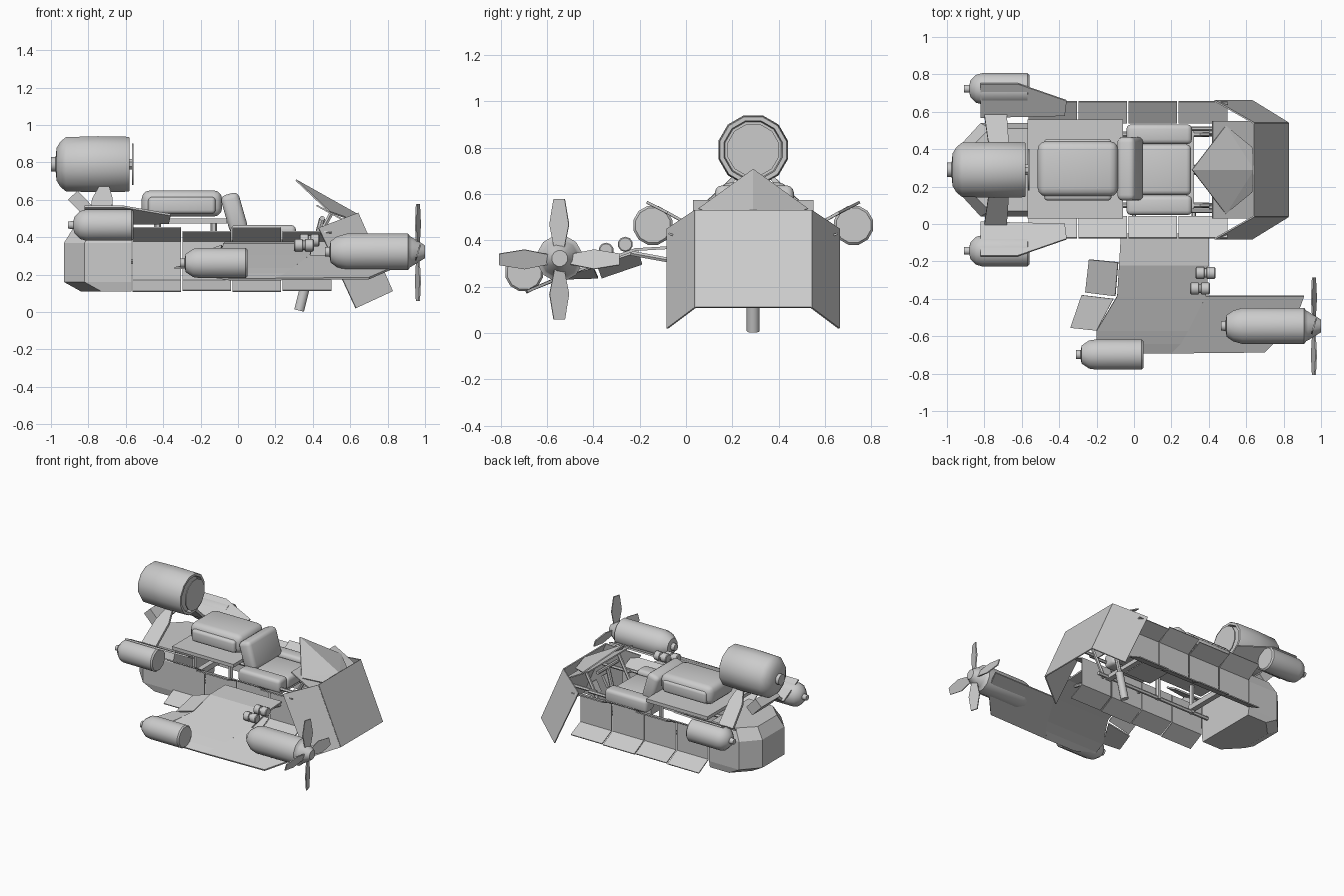
import bpy, bmesh, math
from mathutils import Vector, Matrix

if "Cube" in bpy.data.objects:
    bpy.data.objects.remove(bpy.data.objects["Cube"])

C = 0.29  # y of the main hull's symmetry plane


def make(name, verts, faces, smooth=False):
    me = bpy.data.meshes.new(name)
    me.from_pydata([tuple(v) for v in verts], [], faces)
    bm = bmesh.new()
    bm.from_mesh(me)
    bmesh.ops.recalc_face_normals(bm, faces=bm.faces)
    bm.to_mesh(me)
    bm.free()
    ob = bpy.data.objects.new(name, me)
    bpy.context.collection.objects.link(ob)
    if smooth:
        bpy.ops.object.select_all(action='DESELECT')
        ob.select_set(True)
        bpy.context.view_layer.objects.active = ob
        bpy.ops.object.shade_smooth_by_angle(angle=math.radians(40))
    return ob


def plate(name, pts, t=0.01, faces=None):
    ob = make(name, pts, faces or [tuple(range(len(pts)))])
    m = ob.modifiers.new("thickness", 'SOLIDIFY')
    m.thickness, m.offset = t, 0
    return ob


def lathe(name, prof, y, z, n=12):
    # closed body of revolution about an x axis; prof = (x, radius)
    v, f = [], []
    for x, r in prof:
        for i in range(n):
            a = 2 * math.pi * (i + 0.5) / n
            v.append((x, y + r * math.cos(a), z + r * math.sin(a)))
    for k in range(len(prof) - 1):
        for i in range(n):
            j = (i + 1) % n
            f.append((k*n + i, k*n + j, (k+1)*n + j, (k+1)*n + i))
    f += [tuple(range(n)), tuple(range((len(prof)-1)*n, len(prof)*n))]
    return make(name, v, f, True)


def rod(name, a, b, r, n=8):
    a, b = Vector(a), Vector(b)
    q = (b - a).to_track_quat('Z', 'Y')
    v = [p + q @ Vector((r*math.cos(2*math.pi*i/n), r*math.sin(2*math.pi*i/n), 0))
         for p in (a, b) for i in range(n)]
    f = [(i, (i+1) % n, n + (i+1) % n, n + i) for i in range(n)]
    return make(name, v, f + [tuple(range(n)), tuple(range(n, 2*n))], True)


def block(name, center, size, bevel=0.0, tilt=0.0):
    bm = bmesh.new()
    bmesh.ops.create_cube(bm, size=1, matrix=Matrix.Diagonal((*size, 1)))
    if bevel:
        bmesh.ops.bevel(bm, geom=bm.edges[:], offset=bevel, segments=3, affect='EDGES', profile=0.5)
    bmesh.ops.transform(bm, verts=bm.verts, matrix=Matrix.Translation(center) @ Matrix.Rotation(tilt, 4, 'Y'))
    v = [x.co.copy() for x in bm.verts]
    bm.verts.index_update()
    f = [tuple(x.index for x in g.verts) for g in bm.faces]
    bm.free()
    return make(name, v, f, bevel > 0)


# rear hull: stacked half-octagon rings
outline = [(-.57, .25), (-.82, .25), (-.93, .13), (-.93, -.13), (-.82, -.25), (-.57, -.25)]
v, f = [], []
for z, k, sy in ((.11, .09, .96), (.16, 0, 1), (.37, 0, 1), (.45, .05, .88)):
    v += [(x + k if x < -.6 else x, C + y * sy, z) for x, y in outline]
for k in range(3):
    for i in range(6):
        j = (i + 1) % 6
        f.append((k*6 + i, k*6 + j, k*6 + 6 + j, k*6 + 6 + i))
make("rear_hull", v, f + [tuple(range(6)), tuple(range(18, 24))])

for s, side in ((1, "left"), (-1, "right")):
    # flared skirt panels
    for i in range(4):
        x0, d = -.565 + .268 * i, .01 * (i % 2)
        sec = [(.365, .45 - 2*d), (.25, .38), (.25, .17), (.365, .11 + d/2)]
        pts = [(x, C + s * y, z) for x in (x0, x0 + .26) for y, z in sec]
        plate(f"{side}_skirt_{i}", pts, .008, [(k, k+1, k+5, k+4) for k in range(3)])
    # side engine and its fin
    lathe(f"{side}_rear_engine", [(-.91, .02), (-.88, .022), (-.875, .045), (-.845, .077),
          (-.81, .087), (-.57, .087), (-.56, .077)], C + s * .433, .465)
    fin = [(-.82, .46, .565), (-.62, .46, .565), (-.36, .37, .52), (-.37, .29, .475), (-.82, .28, .47)]
    plate(f"{side}_fin", [(x, C + s*y, z) for x, y, z in fin], .012)
    # pylons carrying the main engine
    py = [(-.80, .29, .475), (-.68, .29, .475), (-.67, .15, .60), (-.69, .08, .67), (-.74, .08, .67), (-.78, .15, .60)]
    plate(f"{side}_pylon", [(x, C + s*y, z) for x, y, z in py], .02)
    # rails, posts and front braces
    rod(f"{side}_rail", (.0, C + s*.22, .40), (.45, C + s*.22, .40), .012, 6)
    for x in (-.43, -.13):
        rod(f"{side}_deck_post", (x, C + s*.19, .26), (x, C + s*.19, .48), .018, 6)
    rod(f"{side}_lower_rail", (-.57, C + s*.19, .27), (.40, C + s*.19, .27), .014, 6)
    rod(f"{side}_front_brace", (.36, C + s*.19, .27), (.50, C + s*.19, .53), .013, 6)
    rod(f"{side}_shield_brace", (.40, C + s*.2, .40), (.67, C + s*.2, .40), .012, 6)
    block(f"{side}_pedal", (.50, C + s*.07, .36), (.02, .06, .09), 0, .5)
    # armrest
    block(f"{side}_armrest", (.135, C + s*.19, .415), (.35, .105, .10), .025)
    # shield side wing
    plate(f"{side}_shield_wing", [(.64, C + s*.25, .53), (.825, C + s*.25, .11),
          (.63, C + s*.37, .02), (.43, C + s*.37, .45)], .008)

# main engine with intake disc and rear mount
lathe("main_engine", [(-1, .04), (-.975, .04), (-.97, .09), (-.95, .125), (-.92, .15),
      (-.75, .155), (-.59, .152), (-.58, .148), (-.58, .13), (-.61, .125)], C, .79)
lathe("intake_disc", [(-.567, .115), (-.56, .115)], C, .79)
lathe("intake_shaft", [(-.61, .03), (-.567, .03)], C, .79, 8)
block("engine_mount", (-.845, C, .585), (.11, .22, .07), 0, .8)

# deck and motor block
block("deck", (-.315, C + .005, .487), (.51, .53, .025))
block("motor_block", (-.30, C + .005, .58), (.43, .295, .14), .045)
block("motor_core", (-.30, C, .57), (.36, .33, .09), .02)

# seat
block("seat_back", (-.02, C + .005, .53), (.10, .34, .21), .03, -.28)
block("seat_cushion", (.16, C, .40), (.29, .27, .09), .025)
block("seat_base", (.12, C, .33), (.22, .22, .07))
block("cross_beam", (-.43, C, .30), (.04, .40, .04))
block("cross_beam_front", (.30, C, .27), (.04, .42, .03))

# front shield, hood and ridged windscreen
plate("shield", [(.64, C-.25, .53), (.64, C+.25, .53), (.825, C+.25, .11), (.825, C-.25, .11)], .008)
plate("hood", [(.42, C-.26, .57), (.42, C+.26, .57), (.64, C+.26, .45), (.64, C-.26, .45)], .008)
plate("windscreen", [(.31, C, .705), (.49, C+.235, .535), (.63, C+.12, .485), (.64, C, .52),
      (.63, C-.12, .485), (.49, C-.235, .535)], .008,
      [(0, 1, 3), (1, 2, 3), (0, 3, 5), (3, 4, 5)])

# front leg and steering column
rod("front_leg", (.327, C, .008), (.375, C, .20), .028, 10)
rod("leg_strut", (.365, C, .18), (.45, C, .50), .016)
rod("steering_bar", (.45, C-.12, .50), (.45, C+.12, .50), .014)

# sidecar wing: spanwise strip pairs (back x, front x, y, z)
rows = [(-.07, .40, -.05, .37), (-.08, .40, -.22, .36), (-.09, .385, -.385, .30),
        (-.20, .29, -.57, .23), (-.20, .25, -.64, .20), (-.05, .20, -.69, .175)]
pts = [(x, y, z) for a, b, y, z in rows for x in (a, b)]
plate("wing", pts, .012, [(2*i, 2*i+1, 2*i+3, 2*i+2) for i in range(5)])
plate("wing_front", [(.385, -.385, .30), (.91, -.385, .30), (.86, -.52, .25), (.70, -.685, .18),
      (.20, -.69, .175), (.25, -.64, .20), (.29, -.57, .23)], .012)
plate("flap_inner", [(-.085, -.205, .355), (-.24, -.19, .30), (-.26, -.365, .24), (-.10, -.385, .295)], .01)
plate("flap_outer", [(-.11, -.40, .285), (-.28, -.38, .24), (-.34, -.555, .235), (-.20, -.57, .235)], .01)
for x in (0, .32):
    rod("wing_strut", (x, -.24, .345), (x, .06, .29), .012, 6)

# propeller engine, tail pod and small canisters
lathe("prop_engine", [(.465, .025), (.49, .028), (.495, .06), (.53, .085), (.58, .1), (.91, .1),
      (.92, .085), (.93, .08), (.985, .045), (1, .035)], -.545, .322)
lathe("wing_pod", [(-.31, .025), (-.285, .025), (-.28, .05), (-.24, .078), (-.20, .084),
      (.04, .084), (.05, .075)], -.698, .262)
for x, y, z in ((.385, -.262, .383), (.355, -.345, .357)):
    lathe("canister", [(x-.055, .028), (x-.05, .033), (x-.01, .033), (x-.008, .025), (x+.002, .025),
          (x+.005, .033), (x+.045, .033), (x+.05, .028)], y, z, 10)

# propeller blades
for k in range(4):
    rot = Matrix.Translation((.962, -.547, .318)) @ Matrix.Rotation(k * math.pi / 2, 4, 'X')
    blade = [(.03, -.018), (.15, -.042), (.26, -.024), (.26, .024), (.15, .042), (.03, .018)]
    plate(f"blade_{k}", [rot @ Vector((w * .3, w, r)) for r, w in blade], .008)
